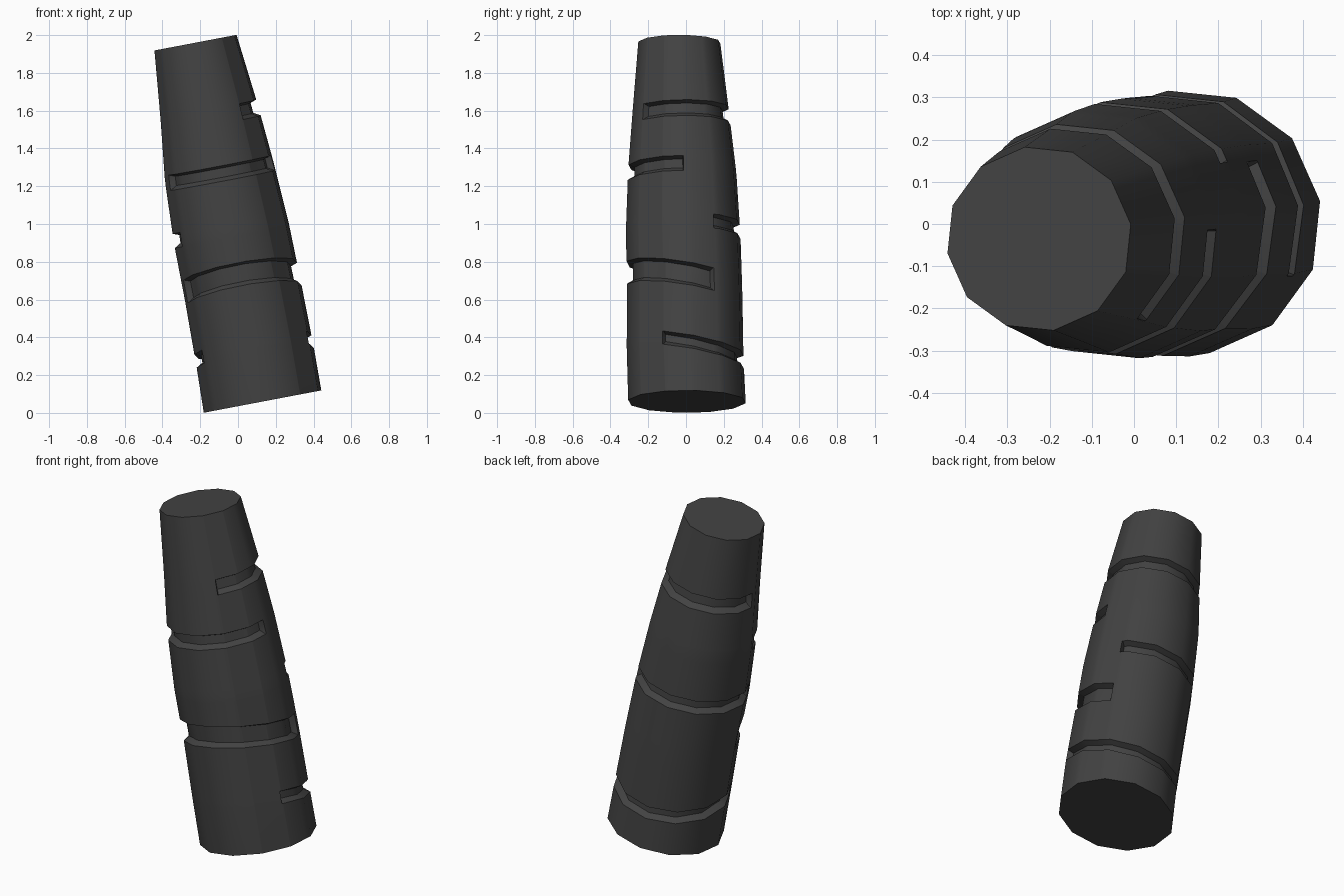
import bpy
import bmesh
from math import sin, cos, radians

cube = bpy.data.objects.get("Cube")
if cube:
    bpy.data.objects.remove(cube, do_unlink=True)

SIDES, TURN, TILT, DEPTH = 12, 9, 0.19, 0.034

# Centre line and radius of the tapered shaft: height, x, y, radius
SPINE = [
    (0.06, 0.13, 0.005, 0.315),
    (0.30, 0.09, -0.005, 0.313),
    (0.65, 0.025, -0.007, 0.309),
    (0.95, -0.035, -0.015, 0.307),
    (1.28, -0.10, -0.02, 0.29),
    (1.60, -0.155, -0.027, 0.258),
    (1.96, -0.225, -0.035, 0.22),
]

# Partial grooves: lower height, sideways wave, width, start and end angle
GROOVES = [
    (0.29, -0.05, 0.07, -22, 208),
    (0.625, -0.05, 0.12, -165, 31),
    (0.93, 0.0, 0.075, 33, 207),
    (1.23, 0.005, 0.08, -160, 1),
    (1.525, 0.005, 0.085, -50, 183),
]


def spine_at(h):
    """Interpolate centre and radius at a height."""
    for a, b in zip(SPINE, SPINE[1:]):
        if h <= b[0]:
            break
    t = (h - a[0]) / (b[0] - a[0])
    return [p + (q - p) * t for p, q in zip(a[1:], b[1:])]


def point(angle, h, inset):
    """Place a point on the tilted many-sided shaft."""
    cx, cy, r = spine_at(h)
    step = 360 / SIDES
    off = (angle - TURN) % step - step / 2
    r = r * cos(radians(step / 2)) / cos(radians(off)) - inset
    x, y = r * cos(radians(angle)), r * sin(radians(angle))
    return cx + x, cy + y, h + TILT * x


# Columns: the regular sides plus a close pair at each groove end
angles = {(TURN + i * 360 / SIDES) % 360 for i in range(SIDES)}
for *_, start, end in GROOVES:
    for a in (start, end):
        angles |= {(a - 0.4) % 360, (a + 0.4) % 360}
angles = sorted(angles)


def column(angle):
    """Heights and insets from bottom to top at one angle."""
    rows = [(SPINE[0][0], 0)]
    for low, wave, width, start, end in GROOVES:
        h = low + wave * sin(radians(angle))
        cut = DEPTH if (angle - start) % 360 < end - start else 0
        rows += [(h, 0), (h + 0.02, cut), (h + width - 0.012, cut), (h + width, 0)]
    rows.append((SPINE[-1][0], 0))
    return rows


# Skin the columns and close both ends
bm = bmesh.new()
grid = [[bm.verts.new(point(a, h, c)) for h, c in column(a)] for a in angles]
for i, left in enumerate(grid):
    right = grid[(i + 1) % len(grid)]
    for j in range(len(left) - 1):
        bm.faces.new((left[j], right[j], right[j + 1], left[j + 1]))
bm.faces.new([c[0] for c in reversed(grid)])
bm.faces.new([c[-1] for c in grid])
bmesh.ops.recalc_face_normals(bm, faces=bm.faces)

mesh = bpy.data.meshes.new("grooved_shaft")
bm.to_mesh(mesh)
bm.free()
shaft = bpy.data.objects.new("grooved_shaft", mesh)
bpy.context.collection.objects.link(shaft)

# Dark grey surface
grey = bpy.data.materials.new("dark_grey")
grey.use_nodes = True
colour = (0.055, 0.055, 0.055, 1)
grey.diffuse_color = colour
grey.node_tree.nodes["Principled BSDF"].inputs["Base Color"].default_value = colour
mesh.materials.append(grey)

# Smooth sides with crisp groove lips
bpy.ops.object.select_all(action="DESELECT")
shaft.select_set(True)
bpy.context.view_layer.objects.active = shaft
bpy.ops.object.shade_smooth_by_angle(angle=radians(50))
